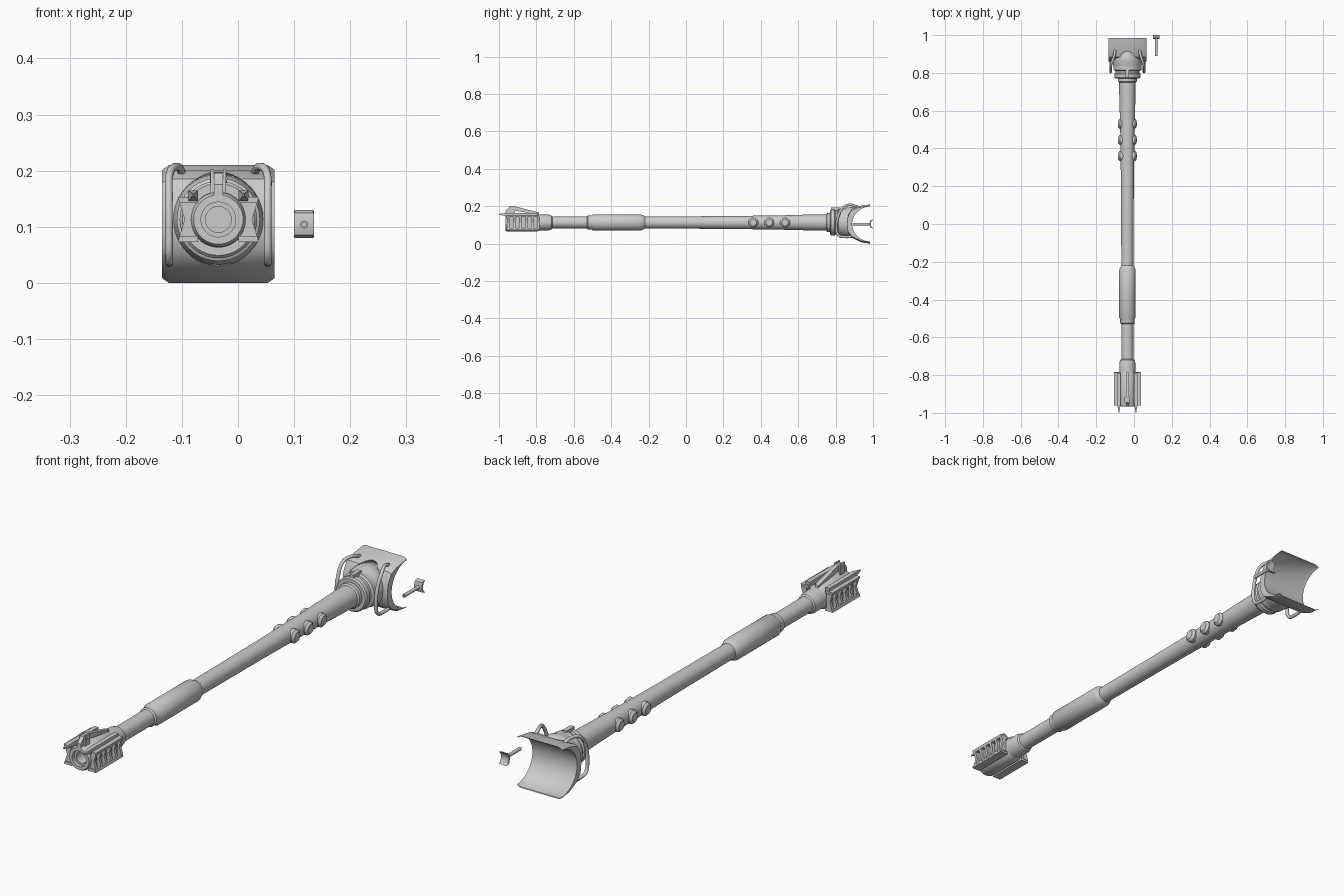
import bpy, bmesh, math
from mathutils import Vector

CX, CZ = -0.035, 0.113   # bore axis

if "Cube" in bpy.data.objects:
    bpy.data.objects.remove(bpy.data.objects["Cube"])

steel = bpy.data.materials.new("steel_grey")
steel.use_nodes = True
steel.diffuse_color = (0.6, 0.6, 0.6, 1)
steel.node_tree.nodes["Principled BSDF"].inputs["Base Color"].default_value = (0.6, 0.6, 0.6, 1)


def finish(bm, name, smooth=True):
    bmesh.ops.remove_doubles(bm, verts=bm.verts, dist=1e-5)
    bmesh.ops.recalc_face_normals(bm, faces=bm.faces)
    me = bpy.data.meshes.new(name)
    bm.to_mesh(me)
    bm.free()
    me.materials.append(steel)
    ob = bpy.data.objects.new(name, me)
    bpy.context.collection.objects.link(ob)
    bpy.ops.object.select_all(action='DESELECT')
    ob.select_set(True)
    bpy.context.view_layer.objects.active = ob
    if smooth:
        bpy.ops.object.shade_smooth_by_angle(angle=math.radians(35))
    return ob


def lathe(name, profile, centre=(CX, 0, CZ), axis='Y', steps=40):
    """Spin (radius, along) points about an axis through centre."""
    bm = bmesh.new()
    c = Vector(centre)
    d = Vector((0, 1, 0)) if axis == 'Y' else Vector((1, 0, 0))
    vs = [bm.verts.new(c + d * a + Vector((0, 0, r))) for r, a in profile]
    es = [bm.edges.new(p) for p in zip(vs, vs[1:])]
    bmesh.ops.spin(bm, geom=vs + es, cent=c, axis=d, angle=math.tau, steps=steps)
    return finish(bm, name)


def loft(name, sections, smooth=False):
    """Join equal-length rings of points into a closed solid."""
    bm = bmesh.new()
    rings = [[bm.verts.new(p) for p in s] for s in sections]
    for a, b in zip(rings, rings[1:]):
        for i in range(len(a)):
            j = (i + 1) % len(a)
            bm.faces.new((a[i], a[j], b[j], b[i]))
    bm.faces.new(rings[0])
    bm.faces.new(rings[-1])
    return finish(bm, name, smooth)


def box(name, x0, x1, y0, y1, z0, z1):
    ring = [(x0, z0), (x1, z0), (x1, z1), (x0, z1)]
    return loft(name, [[(x, y, z) for x, z in ring] for y in (y0, y1)])


def tube(name, points, radius):
    cu = bpy.data.curves.new(name, 'CURVE')
    cu.dimensions = '3D'
    cu.bevel_depth, cu.bevel_resolution = radius, 3
    cu.use_fill_caps = True
    cu.resolution_u = 6
    sp = cu.splines.new('BEZIER')
    sp.bezier_points.add(len(points) - 1)
    for bp, p in zip(sp.bezier_points, points):
        bp.co = p
        bp.handle_left_type = bp.handle_right_type = 'AUTO'
    cu.materials.append(steel)
    ob = bpy.data.objects.new(name, cu)
    bpy.context.collection.objects.link(ob)
    return ob


def saddle(name, x0, x1, chamfer, inner, outer):
    """Concave sheet running along x, from inner and outer (y, z) outlines."""
    ring = inner + outer
    mid = sum(z for y, z in ring) / len(ring)
    cuts = [(x0, 0.92), (x0 + chamfer, 1), (x1 - chamfer, 1), (x1, 0.92)]
    return loft(name, [[(x, y, mid + (z - mid) * k) for y, z in ring] for x, k in cuts], True)


def arc(cy, cz, r, half, n):
    return [(cy - r * math.cos(t), cz + r * math.sin(t))
            for t in (half - 2 * half * i / n for i in range(n + 1))]


# Barrel with front sleeve and step rings
lathe("barrel", [(0, -0.79), (0.042, -0.79), (0.042, -0.735), (0.038, -0.72), (0.032, -0.715),
                 (0.032, -0.53), (0.038, -0.525), (0.038, -0.505), (0.044, -0.495),
                 (0.044, -0.245), (0.036, -0.225), (0.032, -0.22), (0.034, 0.2),
                 (0.038, 0.5), (0.044, 0.72), (0.044, 0.75), (0.05, 0.755), (0.05, 0.79), (0, 0.79)])

# Muzzle housing with stepped bore
lathe("muzzle_housing", [(0, -0.9), (0.023, -0.9), (0.023, -0.95), (0.031, -0.95), (0.031, -0.965),
                         (0.044, -0.965), (0.049, -0.955), (0.049, -0.8), (0.042, -0.785), (0, -0.785)])

# Side vents: notched rails, ribs, back plate and front prong
for s, side in ((1, "left"), (-1, "right")):
    def px(d):
        return CX + s * d
    for part, z0, z1 in (("upper", 0.153, 0.142), ("lower", 0.073, 0.084)):
        ring = [(0.036, z0), (0.072, z0), (0.069, z1), (0.036, z1)]
        loft(f"{side}_{part}_rail", [[(px(d), y, z) for d, z in ring] for y in (-0.96, -0.785)])
    box(f"{side}_vent_back", px(0.036), px(0.052), -0.955, -0.79, 0.076, 0.15)
    for i in range(6):
        y = -0.956 + i * 0.0322
        web = [(0.045, 0.145), (0.070, 0.145), (0.060, 0.113), (0.070, 0.081), (0.045, 0.081)]
        loft(f"{side}_vent_rib", [[(px(d), yy, z) for d, z in web] for yy in (y, y + 0.012)])
    prong = [(0.036, 0.145), (0.054, 0.145), (0.054, 0.165), (0.036, 0.165)]
    loft(f"{side}_prong", [[(px(d), -0.79, z) for d, z in prong],
                           [(px(d), -0.955, z) for d, z in prong],
                           [(px(0.045 + (d - 0.045) * 0.15), -1.0, 0.157 + (z - 0.155) * 0.2)
                            for d, z in prong]])

# Hinged lever on top of the muzzle
lever = [(-0.785, 0.157), (-0.785, 0.166), (-0.91, 0.198), (-0.945, 0.196), (-0.965, 0.175),
         (-0.965, 0.15), (-0.945, 0.15), (-0.93, 0.178)]
loft("lever", [[(x, y, z) for y, z in lever] for x in (CX - 0.008, CX + 0.008)])
for s in (-1, 1):
    box("lever_ear", CX + s * 0.008, CX + s * 0.014, -0.945, -0.915, 0.155, 0.202)
lathe("lever_pivot", [(0, -0.015), (0.007, -0.015), (0.007, 0.015), (0, 0.015)],
      (CX, -0.93, 0.185), 'X', 16)

# Round bosses on both sides of the barrel
for y in (0.36, 0.445, 0.53):
    lathe("barrel_boss", [(0, -0.05), (0.018, -0.049), (0.027, -0.04), (0.027, 0.04),
                          (0.018, 0.049), (0, 0.05)], (CX, y, CZ), 'X', 24)

# Breech collar and flared neck, hollowed to follow the saddle
lathe("breech_collar", [(0, 0.77), (0.064, 0.77), (0.069, 0.776), (0.069, 0.795), (0.064, 0.80),
                        (0.064, 0.81), (0.074, 0.815), (0.074, 0.85), (0, 0.85)])
box("collar_key", CX - 0.009, CX + 0.009, 0.775, 0.825, 0.16, 0.193)
neck = lathe("breech_neck", [(0, 0.83), (0.073, 0.83), (0.08, 0.86), (0.088, 0.95), (0, 0.95)])
cutter = lathe("neck_cutter", [(0, -0.3), (0.108, -0.3), (0.108, 0.3), (0, 0.3)],
               (CX, 0.99, 0.105), 'X', 48)
cutter.hide_render = True
mod = neck.modifiers.new("hollow", 'BOOLEAN')
mod.object, mod.operation, mod.solver = cutter, 'DIFFERENCE', 'EXACT'
bpy.context.view_layer.objects.active = neck
bpy.ops.object.modifier_apply(modifier="hollow")
bpy.data.objects.remove(cutter)

# Saddle plate
outer = [(0.985, 0.0), (0.94, 0.006), (0.89, 0.03), (0.866, 0.06), (0.86, 0.105),
         (0.866, 0.15), (0.885, 0.185), (0.92, 0.2), (0.985, 0.21)]
saddle("saddle_plate", -0.135, 0.065, 0.012, arc(0.99, 0.105, 0.102, 1.5, 20), outer)

# Bent grab handles
for s, side in ((1, "left"), (-1, "right")):
    path = [(0.064, 0.92, 0.195), (0.072, 0.885, 0.207), (0.086, 0.845, 0.197), (0.088, 0.815, 0.15),
            (0.088, 0.805, 0.09), (0.088, 0.815, 0.045), (0.088, 0.85, 0.036), (0.088, 0.9, 0.04)]
    tube(f"{side}_handle", [(CX + s * d, y, z) for d, y, z in path], 0.007)

# Separate pin with a curved head
saddle("pin_head", 0.1, 0.135, 0.001, arc(1.02, 0.105, 0.032, 0.9, 8),
       [(1.0, 0.08), (0.986, 0.085), (0.98, 0.105), (0.986, 0.125), (1.0, 0.13)])
lathe("pin", [(0, 0.9), (0.004, 0.9), (0.004, 0.89), (0.007, 0.89), (0.007, 0.983), (0, 0.983)],
      (0.118, 0, 0.104), 'Y', 16)
